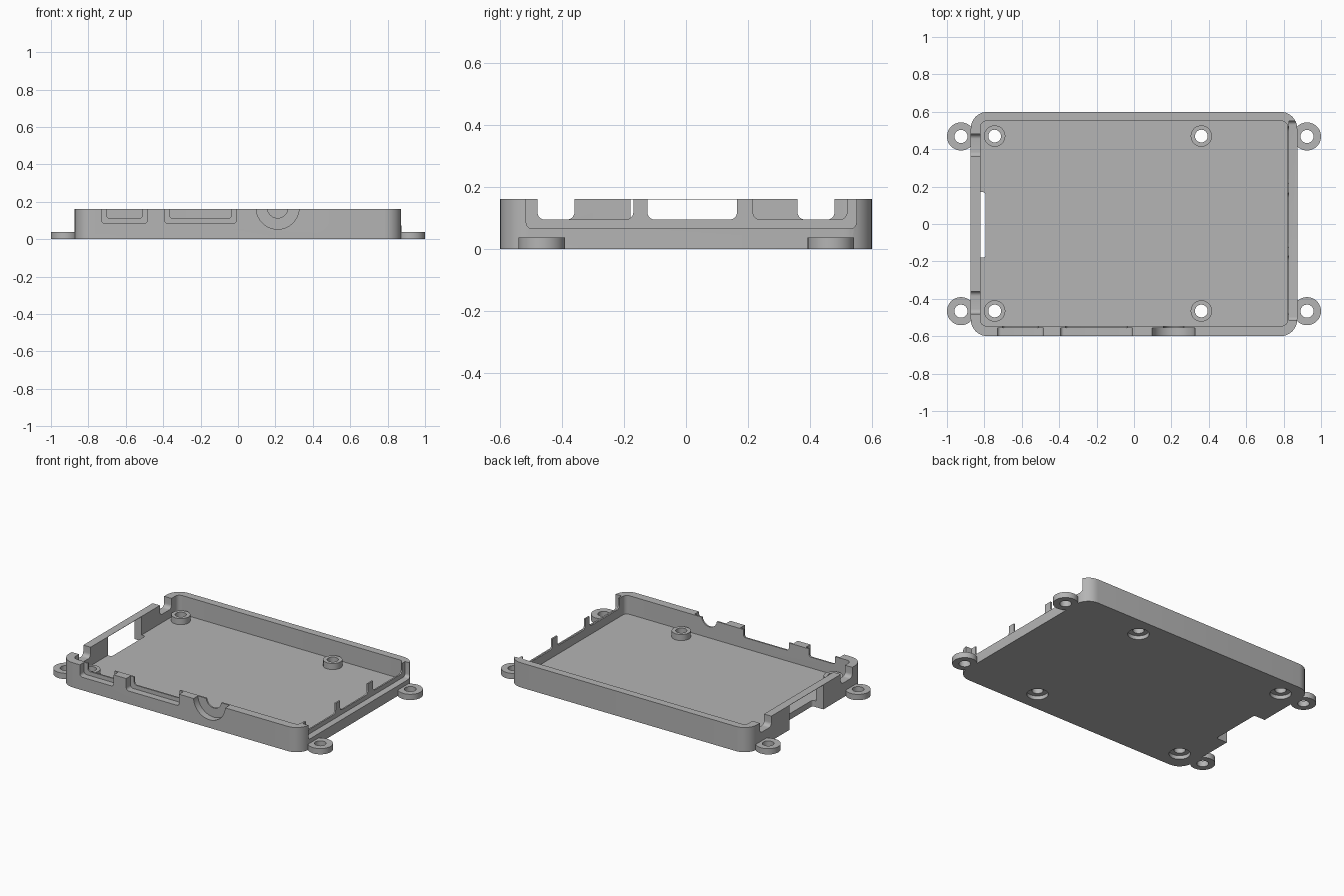
import bpy, bmesh, math

cube = bpy.data.objects.get("Cube")
if cube:
    bpy.data.objects.remove(cube, do_unlink=True)

grey = bpy.data.materials.new("mid_grey")
grey.use_nodes = True
COLOUR = (0.46, 0.46, 0.46, 1)
grey.diffuse_color = COLOUR
grey.node_tree.nodes["Principled BSDF"].inputs["Base Color"].default_value = COLOUR

TOP, FLOOR = 0.162, 0.04
HALF_X, HALF_Y = 0.873, 0.6


def rounded(u0, u1, v0, v1, r, steps=8):
    """Outline of a rounded rectangle."""
    corners = [(u1 - r, v1 - r), (u0 + r, v1 - r), (u0 + r, v0 + r), (u1 - r, v0 + r)]
    pts = []
    for q, (cu, cv) in enumerate(corners):
        for i in range(steps + 1):
            a = (q + i / steps) * math.pi / 2
            pts.append((cu + r * math.cos(a), cv + r * math.sin(a)))
    return pts


def circle(u, v, r, n=40):
    return [(u + r * math.cos(2 * math.pi * i / n), v + r * math.sin(2 * math.pi * i / n))
            for i in range(n)]


def prism(name, outline, lo, hi, axis="z"):
    """Extrude an outline along one axis between lo and hi."""
    put = {"x": lambda u, v, w: (w, u, v),
           "y": lambda u, v, w: (u, w, v),
           "z": lambda u, v, w: (u, v, w)}[axis]
    bm = bmesh.new()
    rings = [[bm.verts.new(put(u, v, w)) for u, v in outline] for w in (lo, hi)]
    bm.faces.new(rings[0])
    bm.faces.new(rings[1])
    n = len(outline)
    for i in range(n):
        j = (i + 1) % n
        bm.faces.new((rings[0][i], rings[0][j], rings[1][j], rings[1][i]))
    bmesh.ops.recalc_face_normals(bm, faces=bm.faces)
    mesh = bpy.data.meshes.new(name)
    bm.to_mesh(mesh)
    bm.free()
    mesh.materials.append(grey)
    obj = bpy.data.objects.new(name, mesh)
    bpy.context.collection.objects.link(obj)
    return obj


def activate(obj):
    bpy.ops.object.select_all(action="DESELECT")
    obj.select_set(True)
    bpy.context.view_layer.objects.active = obj


def cut(target, outline, lo, hi, axis="z"):
    """Subtract an extruded outline from the target."""
    cutter = prism("cutter", outline, lo, hi, axis)
    cutter.hide_render = True
    activate(target)
    mod = target.modifiers.new("cut", "BOOLEAN")
    mod.operation, mod.solver, mod.object = "DIFFERENCE", "EXACT", cutter
    bpy.ops.object.modifier_apply(modifier=mod.name)
    bpy.data.objects.remove(cutter, do_unlink=True)


def smooth(obj):
    activate(obj)
    bpy.ops.object.shade_smooth_by_angle(angle=math.radians(30))


# Open tray
tray = prism("tray", rounded(-HALF_X, HALF_X, -HALF_Y, HALF_Y, 0.09), 0, TOP)
cut(tray, rounded(-0.82, 0.82, -0.545, 0.55, 0.03), FLOOR, 0.4)

# Front ports: shallow outer recess with a smaller opening through the wall
for x0, x1 in ((-0.73, -0.484), (-0.393, -0.008)):
    cut(tray, rounded(x0, x1, 0.085, 0.4, 0.018), -0.8, -0.555, "y")
    cut(tray, rounded(x0 + 0.027, x1 - 0.027, 0.111, 0.4, 0.018), -0.8, -0.5, "y")
cut(tray, circle(0.212, 0.168, 0.115), -0.8, -0.555, "y")
cut(tray, circle(0.212, 0.168, 0.055), -0.8, -0.5, "y")

# Right-hand recess, leaving a thin lip with slender posts
cut(tray, rounded(-0.516, 0.55, 0.066, 0.4, 0.02), 0.83, 1.1, "x")
for y0, y1 in ((-0.48, -0.17), (-0.125, 0.165), (0.216, 0.52)):
    cut(tray, rounded(y0, y1, 0.095, 0.4, 0.025), 0.78, 1.1, "x")

# Notches in the opposite wall, and the card slot running through the floor
for y0, y1 in ((-0.48, -0.36), (0.36, 0.48)):
    cut(tray, rounded(y0, y1, 0.095, 0.4, 0.025), -1.1, -0.78, "x")
cut(tray, rounded(-1.1, -0.793, -0.18, 0.17, 0.015), -0.2, 0.4)

# Screw holes, counterbored from below
screws = [(x, y) for x in (-0.745, 0.36) for y in (-0.465, 0.47)]
for x, y in screws:
    cut(tray, circle(x, y, 0.034), -0.2, 0.3)
    cut(tray, circle(x, y, 0.064), -0.2, 0.025)
smooth(tray)

# Thin strip over the card slot
prism("slot_strip", [(-HALF_X, -0.18), (-0.82, -0.18), (-0.82, 0.17), (-HALF_X, 0.17)],
      TOP - 0.002, TOP)

# Standoffs on the floor and mounting ears outside
rings = [("standoff", x, y, 0.057, 0.034, FLOOR, 0.08) for x, y in screws]
rings += [("mounting_ear", x, y, 0.075, 0.035, 0, 0.038)
          for x in (-0.925, 0.925) for y in (-0.466, 0.468)]
for name, x, y, outer, hole, lo, hi in rings:
    ring = prism(name, circle(x, y, outer), lo, hi)
    cut(ring, circle(x, y, hole), lo - 0.1, hi + 0.1)
    smooth(ring)
